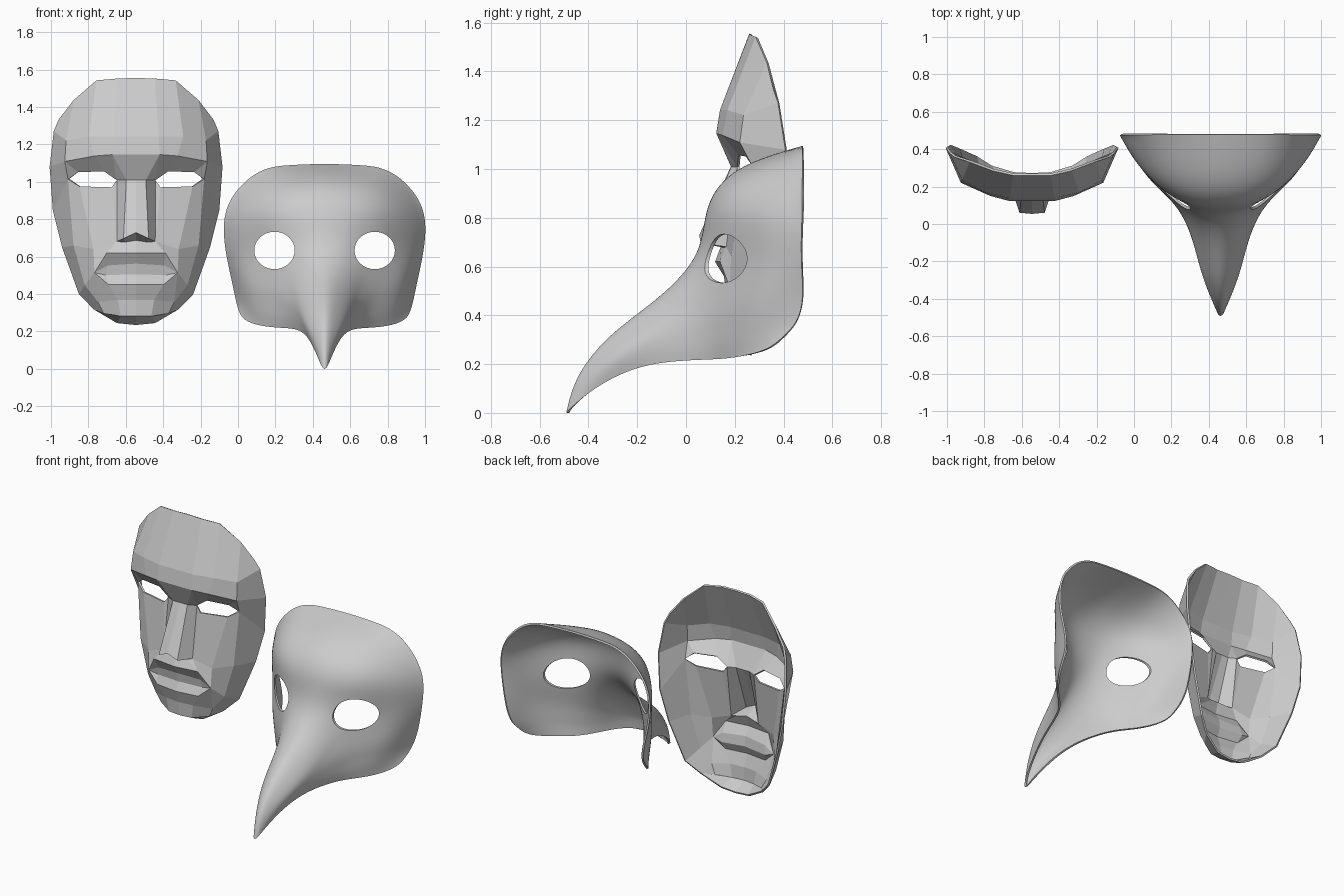
import bpy, bmesh, math

if "Cube" in bpy.data.objects:
    bpy.data.objects.remove(bpy.data.objects["Cube"])


def finish(name, bm, x, mods):
    """Mesh half -> object, mirrored and thickened, modifiers applied."""
    bmesh.ops.remove_doubles(bm, verts=bm.verts, dist=0.0005)
    bmesh.ops.recalc_face_normals(bm, faces=bm.faces)
    me = bpy.data.meshes.new(name)
    bm.to_mesh(me)
    bm.free()
    ob = bpy.data.objects.new(name, me)
    bpy.context.collection.objects.link(ob)
    ob.location.x = x
    bpy.context.view_layer.objects.active = ob
    ob.select_set(True)
    for kind, props in mods:
        m = ob.modifiers.new(kind.title(), kind)
        for k, v in props.items():
            setattr(m, k, v)
    bpy.context.view_layer.update()
    for m in list(ob.modifiers):
        bpy.ops.object.modifier_apply(modifier=m.name)
    return ob


def loft(bm, *rows):
    """Faces between successive rows of points; repeated points give triangles."""
    for a, b in zip(rows, rows[1:]):
        for i in range(len(a) - 1):
            pts = list(dict.fromkeys([a[i], a[i + 1], b[i + 1], b[i]]))
            if len(pts) > 2:
                bm.faces.new([bm.verts.new(p) for p in pts])


# ---- Faceted face mask (right half, mirrored) ----
crown = [(0, .265, 1.553), (.1, .265, 1.55), (.21, .29, 1.54), (.33, .335, 1.435), (.41, .36, 1.33)]
fore = [(0, .145, 1.24), (.12, .145, 1.24), (.25, .175, 1.24), (.37, .24, 1.22), (.435, .38, 1.27)]
brow = [(0, .13, 1.147), (.125, .13, 1.147), (.22, .155, 1.14), (.377, .225, 1.11), (.457, .41, 1.08)]
bridge = [(0, .19, 1.01), (.05, .19, 1.01)]
eye_top = [(.10, .215, 1.01), (.17, .22, 1.06), (.31, .25, 1.055), (.36, .275, 1.015)]
eye_low = [eye_top[0], (.13, .21, .97), (.30, .245, .975), eye_top[3]]
rim = [(.44, .42, .85), (.39, .40, .65), (.30, .36, .40), (.22, .31, .32)]
wing = (.1, .17, .68)
nose = [(0, .06, .73), (.065, .065, .70), wing]
nose_base = [(0, .15, .69), (.06, .16, .68), wing]
cheek = [wing, wing, (.225, .19, .64), (.33, .26, .66), rim[1]]
corner, jaw = (.22, .185, .515), (.27, .25, .45)
lip_edge = [(0, .125, .62), (.155, .145, .62), corner]
lip_under = [(0, .16, .565), (.15, .18, .555), corner]
mouth = [(0, .17, .505), (.16, .19, .50), corner]
low_lip = [(0, .145, .45), (.145, .165, .45), corner]
chin_top = [(0, .175, .37), (.095, .185, .37), (.2, .23, .36)]
chin_low = [(0, .18, .285), (.08, .19, .285), (.17, .24, .30)]
chin_rim = [(0, .27, .24), (.1, .275, .25), rim[3]]

bm = bmesh.new()
loft(bm, crown, fore, brow)
loft(bm, [brow[0], brow[1], brow[1], brow[2], brow[3], brow[3]], bridge + eye_top)
loft(bm, [brow[3], brow[4]], [eye_top[3], rim[0]])
loft(bm, bridge + eye_top[:1], nose, nose_base)
loft(bm, eye_low + rim[:1], cheek)
loft(bm, [nose_base[0], nose_base[1], wing, cheek[2]],
     [lip_edge[0], lip_edge[1], lip_edge[1], corner])
loft(bm, lip_edge, lip_under, mouth, low_lip, chin_top, chin_low, chin_rim)
loft(bm, cheek[2:], [corner, jaw, rim[2]], [chin_top[2], chin_top[2], rim[3]],
     [chin_low[2], chin_low[2], rim[3]])
mirror = ('MIRROR', {'use_clip': True, 'merge_threshold': .001})
finish("faceted_face_mask", bm, -.545,
       [mirror, ('SOLIDIFY', {'thickness': .012, 'offset': 0})])
bpy.ops.object.select_all(action='DESELECT')

# ---- Smooth beaked mask: rows run from the centre line to the outer edge ----
upper = [
    [(0, .48, 1.09), (.1, .48, 1.088), (.2, .48, 1.083), (.29, .48, 1.075), (.38, .48, 1.035), (.45, .48, .97), (.505, .48, .9)],
    [(0, .19, 1.01), (.1, .2, 1.0), (.2, .22, .99), (.3, .25, .96), (.39, .32, .92), (.47, .41, .88), (.53, .48, .82)],
    [(0, .075, .85), (.1, .08, .85), (.2, .105, .84), (.3, .16, .83), (.4, .255, .81), (.48, .37, .78), (.537, .475, .73)],
    [(0, .075, .65), (.075, .085, .66), (.14, .11, .66), (.25, .16, .64), (.36, .25, .63), (.46, .35, .62), (.52, .475, .6)],
]
lower = [
    [(0, -.1, .485), (.09, -.08, .44), (.145, -.03, .4), (.18, .06, .42), (.29, .16, .45), (.43, .28, .46), (.49, .485, .47)],
    [(0, -.32, .34), (.07, -.29, .29), (.11, -.24, .26), (.145, -.06, .32), (.23, .12, .34), (.4, .25, .37), (.47, .46, .37)],
    [(0, -.46, .16), (.035, -.43, .13), (.085, -.31, .2), (.13, -.12, .26), (.21, .1, .27), (.36, .22, .3), (.455, .4, .31)],
    [(0, -.49, -.01), (.014, -.475, .02), (.055, -.35, .125), (.11, -.16, .21), (.2, .1, .22), (.32, .2, .225), (.43, .34, .255)],
]
bm = bmesh.new()
loft(bm, *upper, *lower)
mask = finish("beaked_mask", bm, .463,
              [mirror, ('SUBSURF', {'levels': 3}), ('SOLIDIFY', {'thickness': .012, 'offset': 0})])

# Round eye holes
for s in (-1, 1):
    bpy.ops.mesh.primitive_cylinder_add(vertices=32, radius=1, depth=.7,
                                        location=(.463 + s * .268, .2, .633),
                                        rotation=(math.pi / 2, 0, 0))
    cutter = bpy.context.object
    cutter.scale = (.108, .1, 1)
    cutter.hide_render = True
    bpy.context.view_layer.objects.active = mask
    m = mask.modifiers.new("Eye", 'BOOLEAN')
    m.operation, m.solver, m.object = 'DIFFERENCE', 'EXACT', cutter
    bpy.context.view_layer.update()
    bpy.ops.object.modifier_apply(modifier=m.name)
    bpy.data.objects.remove(cutter)
bpy.ops.object.select_all(action='DESELECT')
mask.select_set(True)
bpy.context.view_layer.objects.active = mask
bpy.ops.object.shade_smooth_by_angle(angle=math.radians(40))
